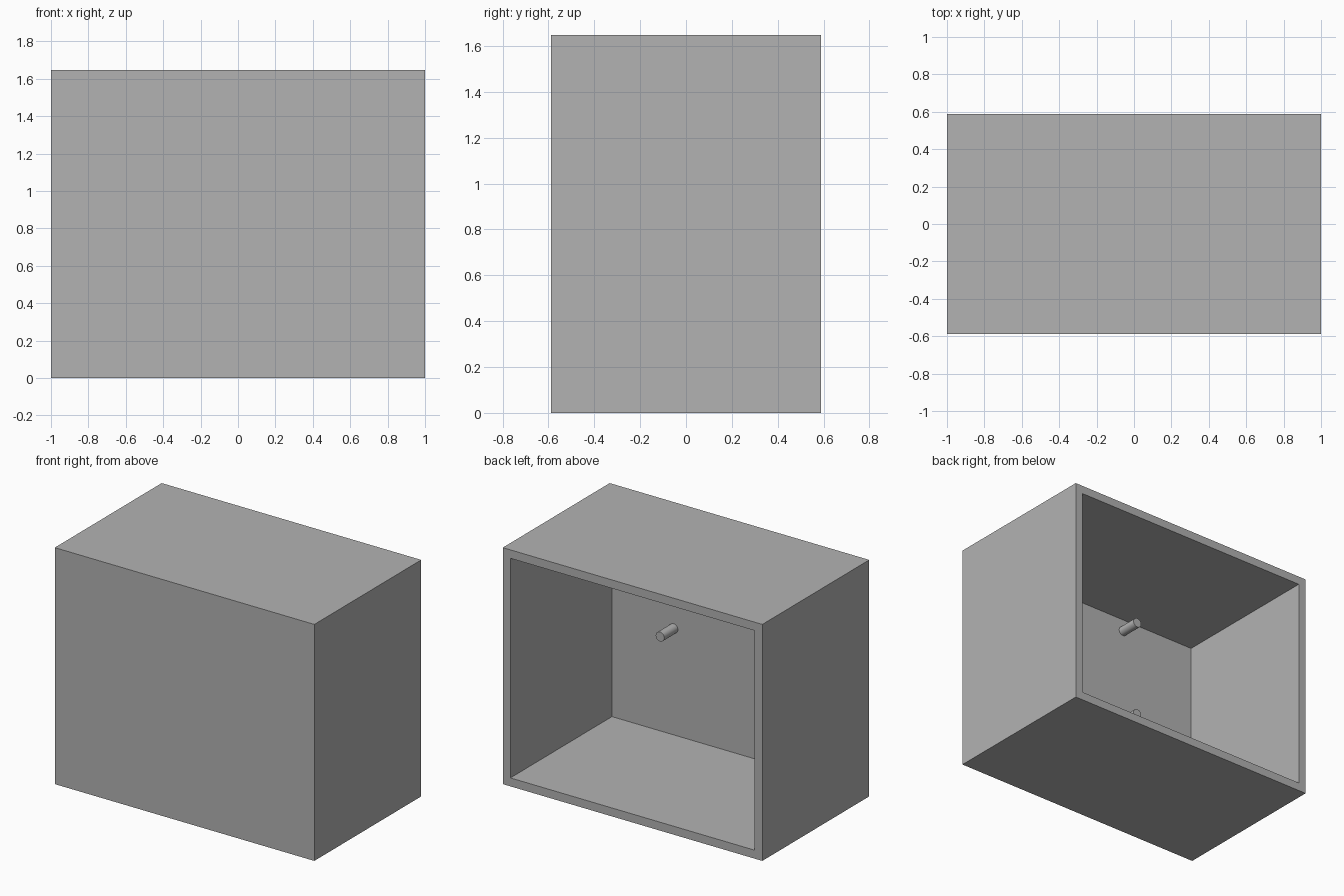
import bpy
import bmesh
from math import radians
from mathutils import Matrix, Vector

old = bpy.data.objects.get("Cube")
if old:
    bpy.data.objects.remove(old, do_unlink=True)

UNIT = 1 / 17
W, D, H = 34 * UNIT, 20 * UNIT, 28 * UNIT
WALL = UNIT
PEG_RADIUS, PEG_LENGTH = 0.033, 0.15

grey = bpy.data.materials.new("plain grey")
grey.use_nodes = True
colour = (0.448, 0.448, 0.448, 1)
grey.diffuse_color = colour
grey.node_tree.nodes["Principled BSDF"].inputs["Base Color"].default_value = colour


def finish(name, bm):
    bmesh.ops.recalc_face_normals(bm, faces=bm.faces)
    mesh = bpy.data.meshes.new(name)
    bm.to_mesh(mesh)
    bm.free()
    mesh.materials.append(grey)
    obj = bpy.data.objects.new(name, mesh)
    bpy.context.collection.objects.link(obj)
    return obj


# Case: a box whose back face is inset and pushed in to leave thin walls
bm = bmesh.new()
bmesh.ops.create_cube(bm, size=1)
bmesh.ops.scale(bm, vec=(W, D, H), verts=bm.verts)
bmesh.ops.translate(bm, vec=(0, 0, H / 2), verts=bm.verts)
bm.normal_update()
back = max(bm.faces, key=lambda f: f.calc_center_median().y)
bmesh.ops.inset_region(bm, faces=[back], thickness=WALL, use_even_offset=True)
pushed = bmesh.ops.extrude_discrete_faces(bm, faces=[back])["faces"]
bmesh.ops.translate(bm, vec=(0, WALL - D, 0), verts=pushed[0].verts)
finish("case", bm)

# Mounting pegs on the inside of the front wall, set in a rectangle
floor_y = WALL - D / 2
for side, x in (("left", 0.466), ("right", -0.348)):
    for level, z in (("lower", 0.80), ("upper", 1.50)):
        bm = bmesh.new()
        bmesh.ops.create_cone(bm, cap_ends=True, segments=32,
                              radius1=PEG_RADIUS, radius2=PEG_RADIUS,
                              depth=PEG_LENGTH,
                              matrix=Matrix.Rotation(radians(90), 4, "X"))
        bmesh.ops.translate(bm, verts=bm.verts,
                            vec=Vector((x, floor_y + PEG_LENGTH / 2, z)))
        peg = finish(f"{level}_{side}_peg", bm)
        bpy.ops.object.select_all(action="DESELECT")
        peg.select_set(True)
        bpy.context.view_layer.objects.active = peg
        bpy.ops.object.shade_smooth_by_angle(angle=radians(30))
